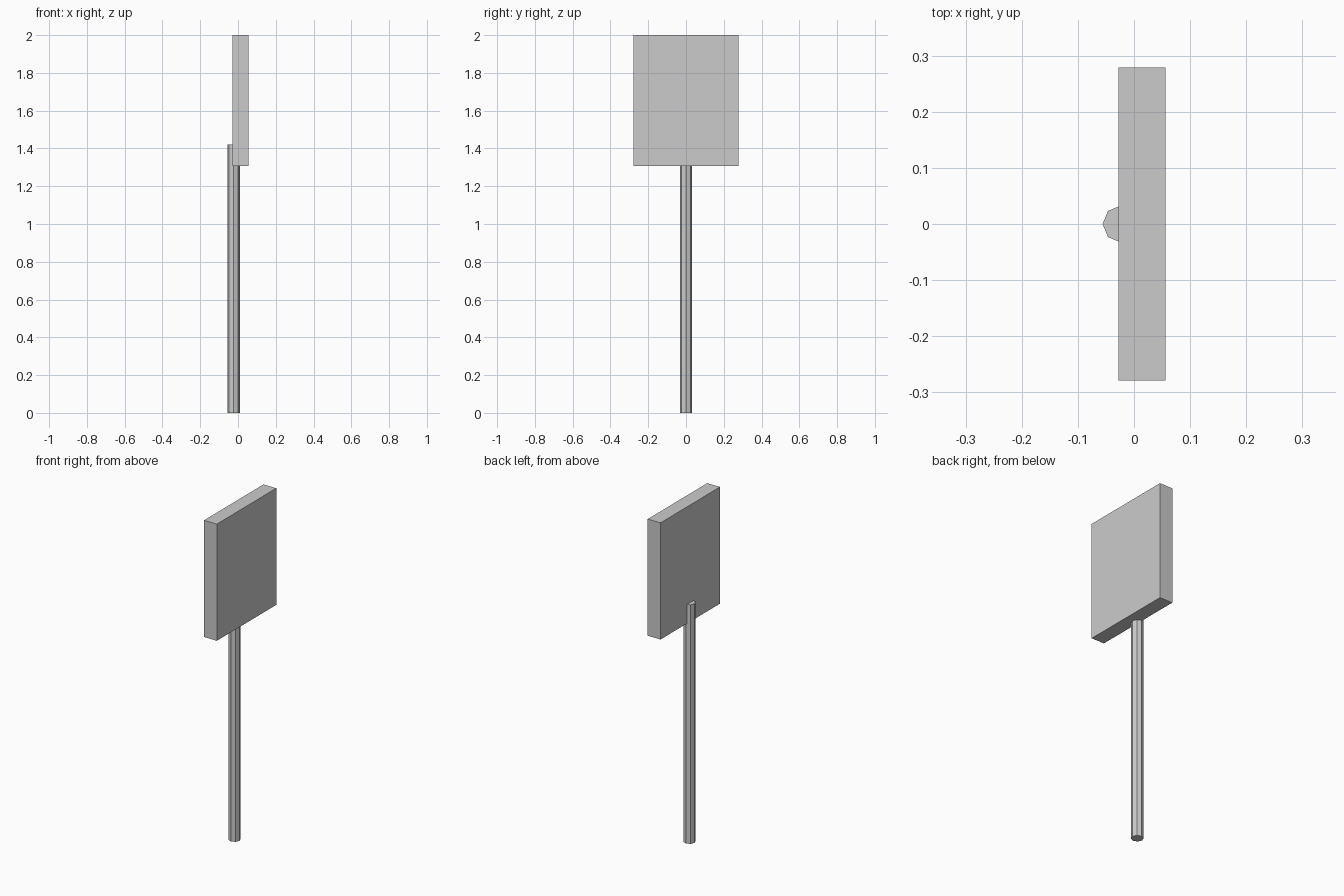
import bpy

cube = bpy.data.objects.get("Cube")
if cube:
    bpy.data.objects.remove(cube, do_unlink=True)

# Single plain grey material
grey = bpy.data.materials.new("light grey")
grey.use_nodes = True
colour = (0.6, 0.6, 0.6, 1)
grey.diffuse_color = colour
grey.node_tree.nodes["Principled BSDF"].inputs["Base Color"].default_value = colour


def finish(name):
    obj = bpy.context.object
    obj.name = obj.data.name = name
    obj.data.materials.append(grey)
    return obj


# Eight-sided pole, standing on the ground and half sunk into the board's back
POLE_HEIGHT = 1.42
bpy.ops.mesh.primitive_cylinder_add(vertices=8, radius=0.033, depth=POLE_HEIGHT,
                                    location=(-0.023, 0, POLE_HEIGHT / 2))
finish("pole")

# Flat sign board facing +x
BOARD_BOTTOM, BOARD_TOP = 1.307, 2.0
bpy.ops.mesh.primitive_cube_add(size=1, location=(0.014, 0, (BOARD_BOTTOM + BOARD_TOP) / 2))
board = finish("sign_board")
board.scale = (0.084, 0.558, BOARD_TOP - BOARD_BOTTOM)
bpy.ops.object.transform_apply(location=False, rotation=False, scale=True)
